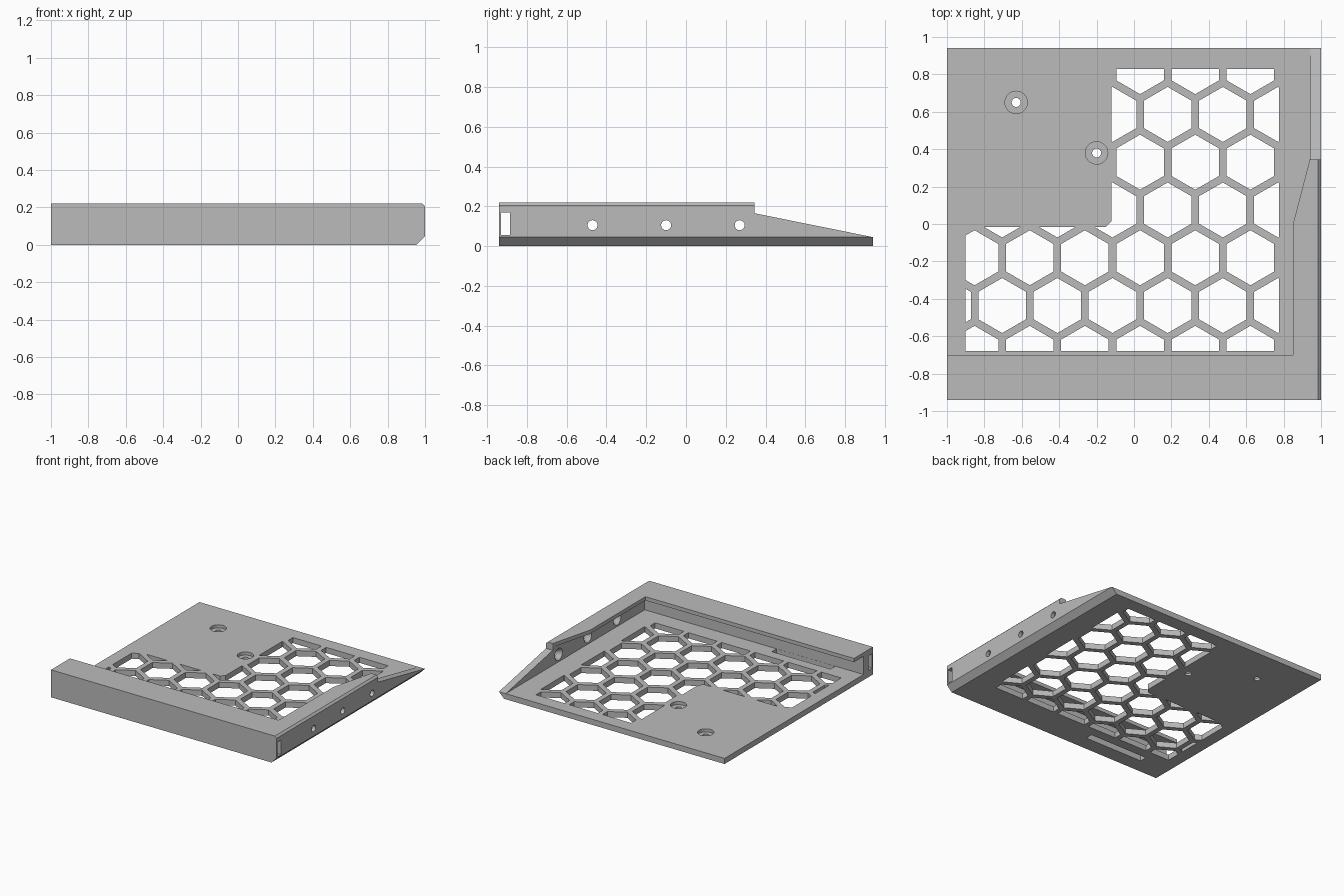
import bpy, bmesh, math
from mathutils import Vector

cube = bpy.data.objects.get("Cube")
if cube:
    bpy.data.objects.remove(cube, do_unlink=True)

gray = bpy.data.materials.new("light_gray")
gray.use_nodes = True
gray.diffuse_color = (0.5, 0.5, 0.5, 1)
gray.node_tree.nodes["Principled BSDF"].inputs["Base Color"].default_value = (0.5, 0.5, 0.5, 1)


def place(u, v, w, axis):
    return {"x": (w, u, v), "y": (u, w, v), "z": (u, v, w)}[axis]


def add_loft(bm, bottom, top, lo, hi, axis):
    a = [bm.verts.new(place(u, v, lo, axis)) for u, v in bottom]
    b = [bm.verts.new(place(u, v, hi, axis)) for u, v in top]
    bm.faces.new(a)
    bm.faces.new(b)
    for i in range(len(a)):
        j = (i + 1) % len(a)
        bm.faces.new((a[i], a[j], b[j], b[i]))


def finish(name, bm):
    bmesh.ops.recalc_face_normals(bm, faces=bm.faces[:])
    mesh = bpy.data.meshes.new(name)
    bm.to_mesh(mesh)
    bm.free()
    mesh.materials.append(gray)
    obj = bpy.data.objects.new(name, mesh)
    bpy.context.scene.collection.objects.link(obj)
    return obj


def prism(name, pts, lo, hi, axis):
    bm = bmesh.new()
    add_loft(bm, pts, pts, lo, hi, axis)
    return finish(name, bm)


def rect(u0, v0, u1, v1):
    return [(u0, v0), (u1, v0), (u1, v1), (u0, v1)]


def ring(cu, cv, r, n=32, start=0.0):
    steps = [start + 2 * math.pi * i / n for i in range(n)]
    return [(cu + r * math.cos(t), cv + r * math.sin(t)) for t in steps]


def carve(obj, cutter, operation="DIFFERENCE"):
    mod = obj.modifiers.new("carve", "BOOLEAN")
    mod.operation = operation
    mod.solver = "EXACT"
    mod.object = cutter
    bpy.context.view_layer.objects.active = obj
    bpy.ops.object.modifier_apply(modifier=mod.name)
    bpy.data.objects.remove(cutter, do_unlink=True)


FLOOR, TOP, LIP = 0.045, 0.22, 0.19
FRONT, BACK = -0.94, 0.94

# Base plate with a chamfered lower edge on the walled side
plate = prism("base_plate", [(-1, 0), (0.955, 0), (1, FLOOR), (-1, FLOOR)], FRONT, BACK, "y")

# Honeycomb vents, trimmed to an L-shaped field
pitch = 0.295
row_step = pitch * math.sqrt(3) / 2
bm = bmesh.new()
for row in range(-4, 5):
    shift = 0.18 if row % 2 == 0 else 0.0325
    for col in range(-5, 4):
        cell = ring(shift + col * pitch, 0.075 + row * row_step, 0.147, 6, math.pi / 6)
        add_loft(bm, cell, cell, -0.05, 0.1, "z")
vents = finish("vent_cutter", bm)
field = [(-0.9, -0.68), (0.775, -0.68), (0.775, 0.83), (-0.12, 0.83),
         (-0.12, 0.015), (-0.15, -0.015), (-0.9, -0.015)]
carve(vents, prism("vent_field", field, -0.03, 0.08, "z"), "INTERSECT")
carve(plate, vents)

# Counterbored screw holes in the solid corner
for x, y in ((-0.63, 0.65), (-0.2, 0.38)):
    carve(plate, prism("bore", ring(x, y, 0.06), 0.02, 0.1, "z"))
    carve(plate, prism("hole", ring(x, y, 0.024), -0.1, 0.1, "z"))

# Long slot through the floor behind the front wall
carve(plate, prism("slot", rect(-0.75, -0.819, -0.23, -0.76), -0.1, 0.1, "z"))

# Front wall with a channel along its length
wall_back = -0.82
front_wall = prism("front_wall", rect(FRONT, FLOOR, wall_back, LIP), -1, 1, "x")
carve(front_wall, prism("channel", rect(-0.93, 0.055, -0.885, 0.17), -1.1, 1.1, "x"))

# Side wall sloping down toward the back
slope = [(wall_back, FLOOR), (BACK, FLOOR), (0.345, 0.165), (0.345, LIP), (wall_back, LIP)]
side_wall = prism("side_wall", slope, 0.94, 1, "x")

# Countersunk holes in the side wall
for y in (-0.47, -0.1, 0.27):
    carve(side_wall, prism("hole", ring(y, 0.105, 0.025), 0.9, 1.1, "x"))
    bm = bmesh.new()
    add_loft(bm, ring(y, 0.105, 0.055), ring(y, 0.105, 0.02), 0.93, 0.98, "x")
    carve(side_wall, finish("countersink", bm))

# Overhanging rim along the front and side
rim = prism("top_rim", [(-1, FRONT), (1, FRONT), (1, 0.345), (0.94, 0.345),
                        (0.85, 0), (0.85, -0.7), (-1, -0.7)], LIP, TOP, "z")
carve(rim, prism("rim_chamfer", [(0.975, 0.23), (1.01, 0.195), (1.01, 0.23)], -1.1, 1.1, "y"))
